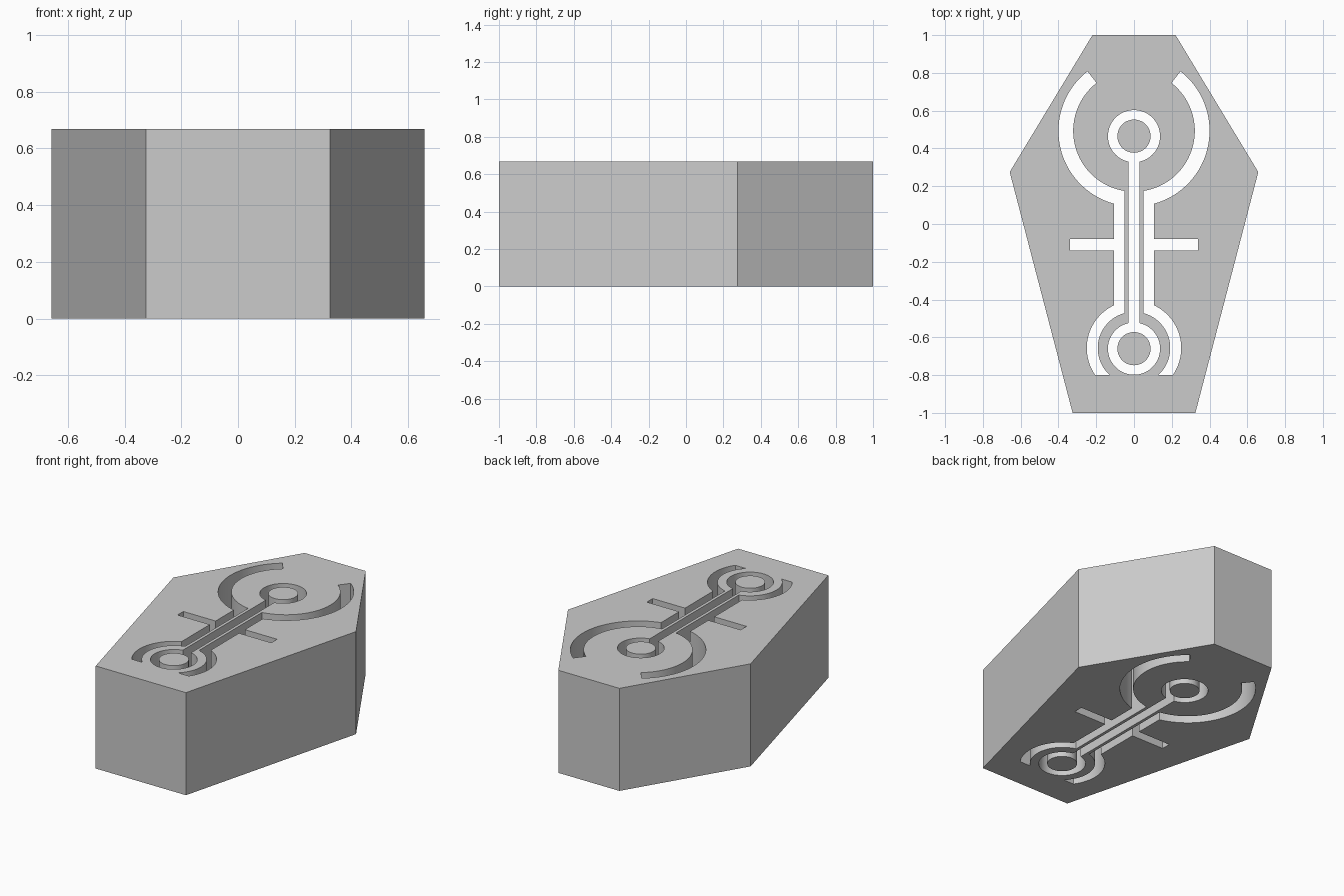
import bpy, bmesh
from math import acos, asin, cos, sin, radians, tau

cube = bpy.data.objects.get("Cube")
if cube:
    bpy.data.objects.remove(cube)

HEIGHT = 0.668
UPPER, LOWER = 0.465, -0.66        # centres of the two rings
BIG, SMALL = 0.493, -0.657         # centres of the large and small arcs
RING, DISC = 0.138, 0.088          # outer and inner ring radii

stone = bpy.data.materials.new("light grey")
stone.use_nodes = True
stone.diffuse_color = (0.6, 0.6, 0.6, 1)
stone.node_tree.nodes["Principled BSDF"].inputs["Base Color"].default_value = (0.6, 0.6, 0.6, 1)


def arc(cy, r, start, end, n=32):
    """Points on an arc centred on the y axis."""
    steps = [start + (end - start) * i / n for i in range(n + 1)]
    return [(r * cos(a), cy + r * sin(a)) for a in steps]


def mirror(points):
    return [(-x, y) for x, y in points]


def prism(name, loops):
    """Fill closed outlines (later ones are holes) and extrude them upward."""
    bm = bmesh.new()
    edges = []
    for loop in loops:
        verts = [bm.verts.new((x, y, 0)) for x, y in loop]
        edges += [bm.edges.new((v, verts[i - 1])) for i, v in enumerate(verts)]
    bmesh.ops.triangle_fill(bm, use_beauty=True, use_dissolve=False, edges=edges)
    top = bmesh.ops.extrude_face_region(bm, geom=bm.faces[:], use_keep_orig=True)
    moved = [g for g in top["geom"] if isinstance(g, bmesh.types.BMVert)]
    bmesh.ops.translate(bm, verts=moved, vec=(0, 0, HEIGHT))
    bmesh.ops.recalc_face_normals(bm, faces=bm.faces[:])
    mesh = bpy.data.meshes.new(name)
    bm.to_mesh(mesh)
    bm.free()
    mesh.materials.append(stone)
    obj = bpy.data.objects.new(name, mesh)
    bpy.context.collection.objects.link(obj)
    bpy.ops.object.select_all(action='DESELECT')
    obj.select_set(True)
    bpy.context.view_layer.objects.active = obj
    bpy.ops.object.shade_smooth_by_angle(angle=radians(30))
    return obj


# Six-sided coffin outline
half = [(0.22, 1), (0.658, 0.275), (0.325, -1)]
outline = half + mirror(half)[::-1]

# Keyhole slot: two rings joined by a narrow channel
gap = asin(0.03 / RING)
quarter = tau / 4
keyhole = (arc(UPPER, RING, gap - quarter, 3 * quarter - gap, 64)
           + arc(LOWER, RING, quarter + gap, 5 * quarter - gap, 64))

# Side slot: large arc, straight channel with a crossbar, small arc
tip = radians(52)
drop = -0.8 - SMALL
side_slot = (arc(BIG, 0.4, tip, -acos(0.105 / 0.4))
             + [(0.105, -0.08), (0.338, -0.08), (0.338, -0.14), (0.105, -0.14)]
             + arc(SMALL, 0.25, acos(0.105 / 0.25), asin(drop / 0.25))
             + arc(SMALL, 0.192, asin(drop / 0.192), acos(0.05 / 0.192))
             + arc(BIG, 0.322, -acos(0.05 / 0.322), tip))

prism("coffin_block", [outline, keyhole, side_slot, mirror(side_slot)])

# Loose cores standing inside the rings
for name, cy in (("upper_core", UPPER), ("lower_core", LOWER)):
    prism(name, [arc(cy, DISC, 0, tau, 48)[:-1]])
